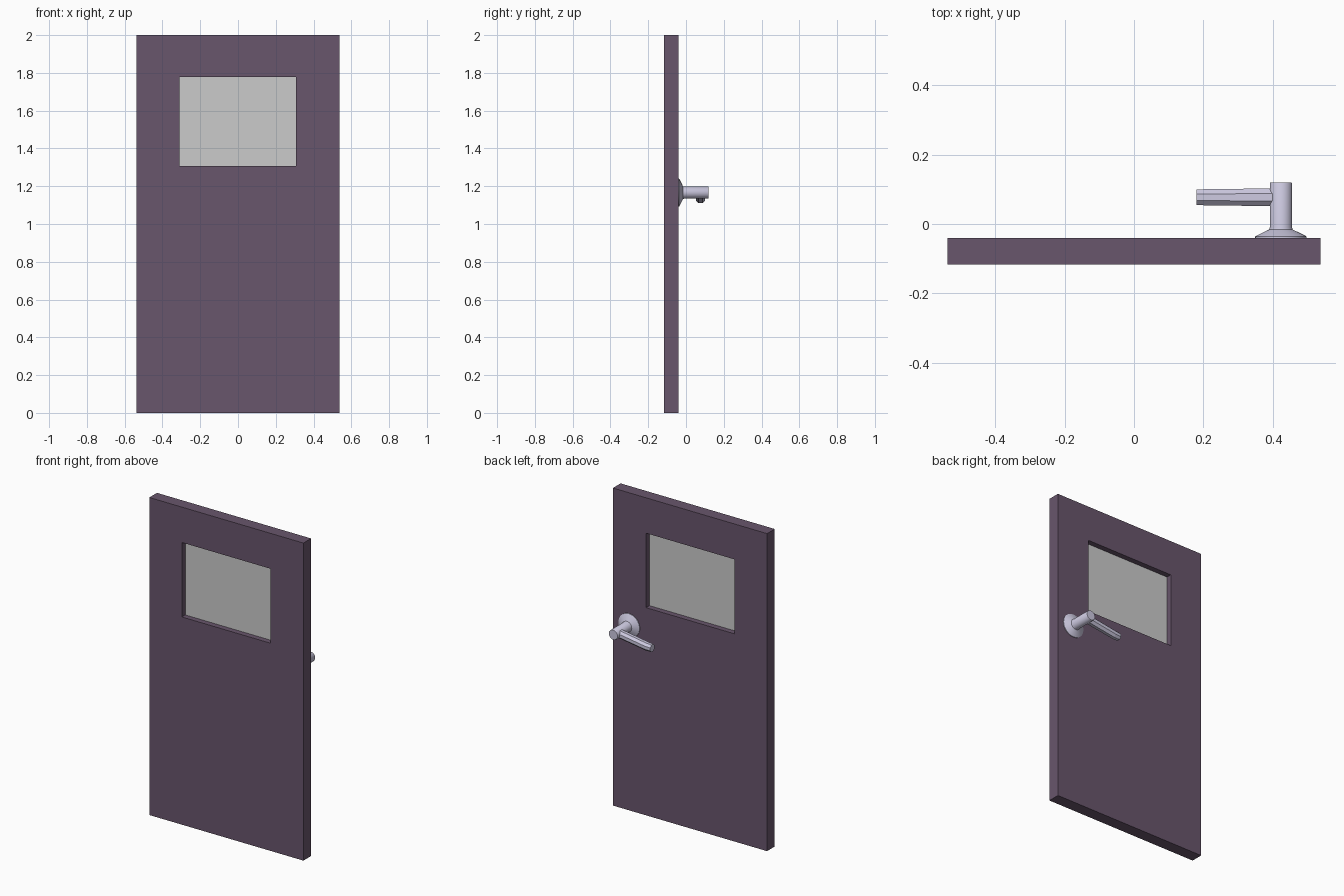
import bpy, bmesh, math
from mathutils import Vector

if "Cube" in bpy.data.objects:
    bpy.data.objects.remove(bpy.data.objects["Cube"])


def material(name, rgb):
    m = bpy.data.materials.new(name)
    m.diffuse_color = (*rgb, 1)
    m.use_nodes = True
    m.node_tree.nodes["Principled BSDF"].inputs["Base Color"].default_value = m.diffuse_color
    return m


def add_object(name, bm, mat=None, smooth=False):
    bmesh.ops.recalc_face_normals(bm, faces=bm.faces[:])
    me = bpy.data.meshes.new(name)
    bm.to_mesh(me)
    bm.free()
    ob = bpy.data.objects.new(name, me)
    bpy.context.collection.objects.link(ob)
    if mat:
        me.materials.append(mat)
    if smooth:
        bpy.ops.object.select_all(action='DESELECT')
        ob.select_set(True)
        bpy.context.view_layer.objects.active = ob
        bpy.ops.object.shade_smooth_by_angle(angle=math.radians(35))
    return ob


def rect(bm, x0, x1, z0, z1, y):
    return [bm.verts.new((x, y, z)) for x, z in ((x0, z0), (x1, z0), (x1, z1), (x0, z1))]


def extrude_y(bm, depth):
    res = bmesh.ops.extrude_face_region(bm, geom=bm.faces[:])
    moved = [v for v in res['geom'] if isinstance(v, bmesh.types.BMVert)]
    bmesh.ops.translate(bm, verts=moved, vec=(0, depth, 0))


def skin(bm, rings):
    # bridge successive rings of verts and cap both ends
    for a, b in zip(rings, rings[1:]):
        for i in range(len(a)):
            j = (i + 1) % len(a)
            bm.faces.new((a[i], a[j], b[j], b[i]))
    bm.faces.new(rings[0])
    bm.faces.new(rings[-1])


paint = material("door_paint", (0.14, 0.092, 0.15))
metal = material("handle_metal", (0.6, 0.58, 0.74))

# Door slab with a window opening
WIN = (-0.31, 0.307, 1.308, 1.777)
bm = bmesh.new()
outer = rect(bm, -0.537, 0.537, 0, 2, -0.116)
inner = rect(bm, *WIN, -0.116)
for i in range(4):
    j = (i + 1) % 4
    bm.faces.new((outer[i], outer[j], inner[j], inner[i]))
extrude_y(bm, 0.076)
add_object("door_panel", bm, paint)

# Window pane set in the middle of the thickness
bm = bmesh.new()
bm.faces.new(rect(bm, *WIN, -0.082))
extrude_y(bm, 0.008)
add_object("window_pane", bm)

# Handle rose and spindle, turned from one profile (y, radius)
CX, CZ = 0.423, 1.166
profile = [(-0.042, 0.074), (-0.036, 0.074), (-0.032, 0.067), (-0.016, 0.034),
           (-0.01, 0.032), (0.117, 0.032), (0.12, 0.030)]
bm = bmesh.new()
N = 32
rings = [[bm.verts.new((CX + r * math.cos(2 * math.pi * k / N), y,
                        CZ + r * math.sin(2 * math.pi * k / N))) for k in range(N)]
         for y, r in profile]
skin(bm, rings)
add_object("handle_spindle", bm, metal, smooth=True)

# Faceted lever, dipping slightly to its free end (x, z, half width)
bm = bmesh.new()
rings = []
for x, z, r in ((0.415, 1.164, 0.025), (0.22, 1.134, 0.024), (0.18, 1.132, 0.022)):
    ring = []
    for k in range(8):
        a = math.pi / 8 + k * math.pi / 4
        s = r / math.cos(math.pi / 8)
        ring.append(bm.verts.new((x, 0.077 + s * math.cos(a), z + s * math.sin(a))))
    rings.append(ring)
skin(bm, rings)
add_object("handle_lever", bm, metal)
